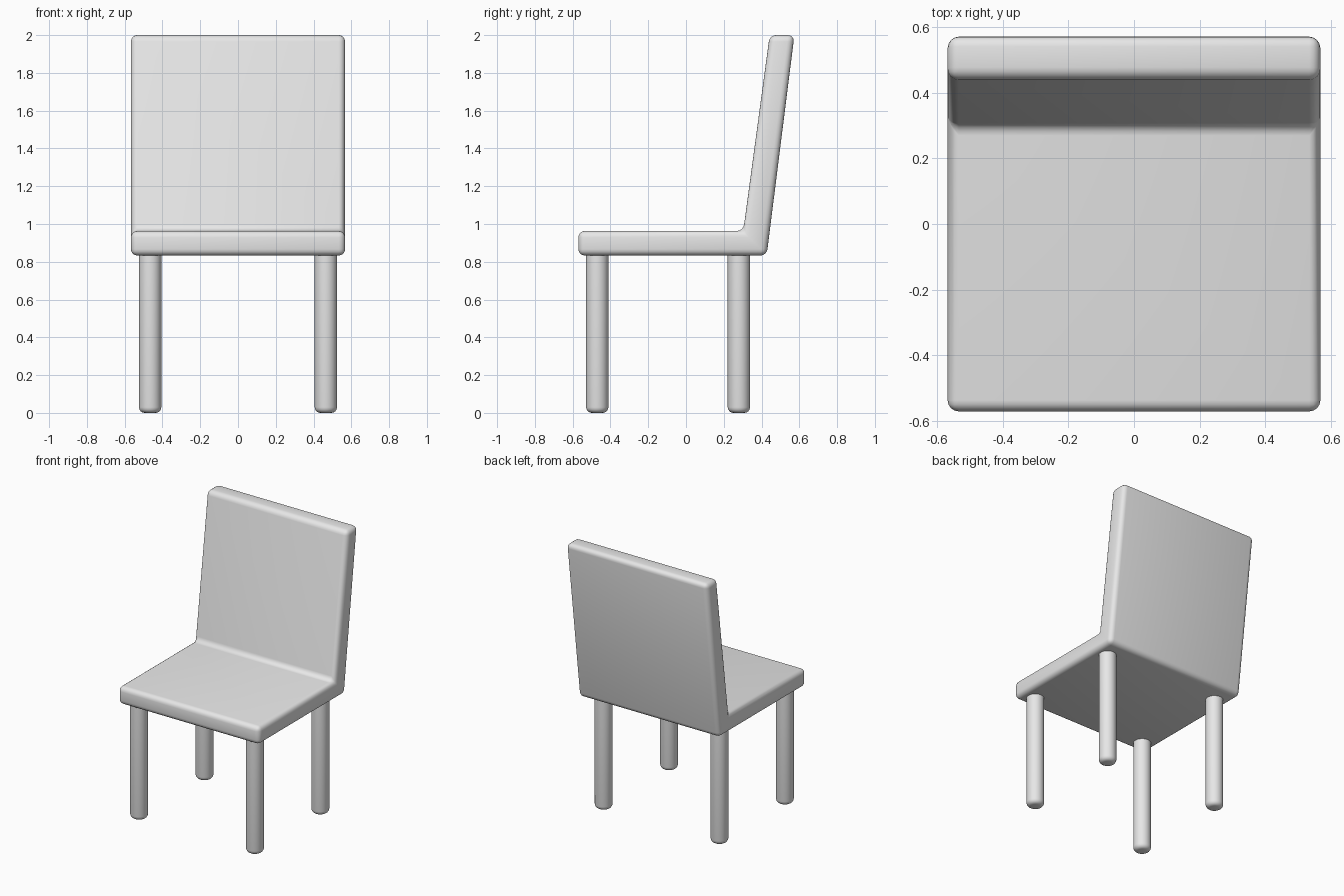
import bpy
import bmesh
import math

cube = bpy.data.objects.get("Cube")
if cube:
    bpy.data.objects.remove(cube, do_unlink=True)

grey = bpy.data.materials.new("light_grey")
grey.use_nodes = True
colour = (0.8, 0.8, 0.8, 1)
grey.diffuse_color = colour
grey.node_tree.nodes["Principled BSDF"].inputs["Base Color"].default_value = colour


def finish(name, bm):
    """Turn a bmesh into a smooth shaded object."""
    bmesh.ops.recalc_face_normals(bm, faces=bm.faces)
    mesh = bpy.data.meshes.new(name)
    bm.to_mesh(mesh)
    bm.free()
    mesh.materials.append(grey)
    obj = bpy.data.objects.new(name, mesh)
    bpy.context.collection.objects.link(obj)
    bpy.ops.object.select_all(action="DESELECT")
    obj.select_set(True)
    bpy.context.view_layer.objects.active = obj
    bpy.ops.object.shade_smooth_by_angle(angle=math.radians(35))
    return obj


# Seat and leaning backrest: one L-shaped side profile pulled across the width
HALF_WIDTH = 0.567
profile = [(-0.57, 0.833), (0.427, 0.833), (0.574, 2.0),
           (0.443, 2.0), (0.303, 0.963), (-0.57, 0.963)]
bm = bmesh.new()
side = bm.faces.new([bm.verts.new((-HALF_WIDTH, y, z)) for y, z in profile])
pulled = bmesh.ops.extrude_face_region(bm, geom=[side], use_keep_orig=True)
bmesh.ops.translate(bm, vec=(2 * HALF_WIDTH, 0, 0),
                    verts=[v for v in pulled["geom"] if isinstance(v, bmesh.types.BMVert)])
bmesh.ops.recalc_face_normals(bm, faces=bm.faces)
bmesh.ops.bevel(bm, geom=bm.edges[:], offset=0.034, offset_type="OFFSET",
                segments=4, profile=0.5, affect="EDGES")
finish("seat_and_backrest", bm)

# Four round legs with rounded feet
RADIUS, HEIGHT = 0.059, 0.86
for end, y in (("front", -0.47), ("back", 0.28)):
    for hand, x in (("left", 0.465), ("right", -0.465)):
        bm = bmesh.new()
        bmesh.ops.create_cone(bm, cap_ends=True, segments=32, radius1=RADIUS,
                              radius2=RADIUS, depth=HEIGHT)
        foot_rim = [e for e in bm.edges if all(v.co.z < 0 for v in e.verts)]
        bmesh.ops.bevel(bm, geom=foot_rim, offset=0.03, segments=4,
                        profile=0.5, affect="EDGES")
        leg = finish(f"{end}_{hand}_leg", bm)
        leg.location = (x, y, HEIGHT / 2)
